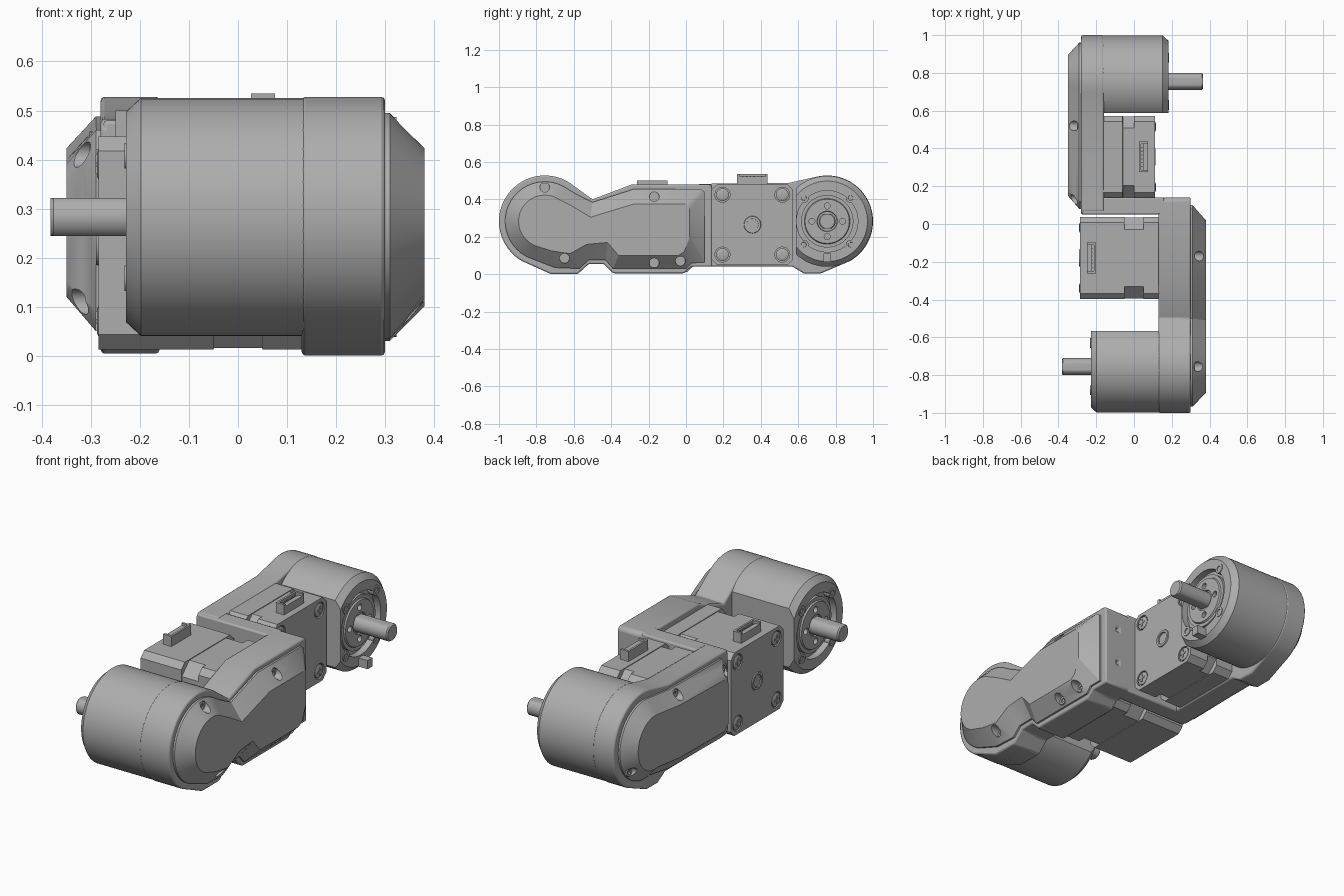
import bpy, bmesh
from math import cos, sin, pi, radians
from mathutils import Matrix, Vector

if "Cube" in bpy.data.objects:
    bpy.data.objects.remove(bpy.data.objects["Cube"])

grey = bpy.data.materials.new("plain grey")
grey.use_nodes = True
GREY = (0.42, 0.42, 0.42, 1)
grey.diffuse_color = GREY
grey.node_tree.nodes["Principled BSDF"].inputs["Base Color"].default_value = GREY

AXIS_Y, AXIS_Z = -0.755, 0.283   # output axis of a unit, in its own frame
parts = []
frame = Matrix.Identity(4)       # the rear unit turns this half a circle


def finish(name, bm):
    bmesh.ops.recalc_face_normals(bm, faces=bm.faces)
    bm.transform(frame)
    mesh = bpy.data.meshes.new(name)
    bm.to_mesh(mesh)
    bm.free()
    mesh.materials.append(grey)
    ob = bpy.data.objects.new(name, mesh)
    bpy.context.collection.objects.link(ob)
    parts.append(ob)
    return ob


def loft_mesh(rings):
    bm = bmesh.new()
    loops = [[bm.verts.new(p) for p in ring] for ring in rings]
    n = len(loops[0])
    for a, b in zip(loops, loops[1:]):
        for i in range(n):
            j = (i + 1) % n
            bm.faces.new((a[i], a[j], b[j], b[i]))
    bm.faces.new(loops[0])
    bm.faces.new(loops[-1])
    return bm


def loft(name, layers):
    """Skin outlines (y, z) placed at successive x."""
    return finish(name, loft_mesh([[Vector((x, y, z)) for y, z in o] for x, o in layers]))


def circle(y, z, r, n):
    return [(y + r * cos(2 * pi * i / n), z + r * sin(2 * pi * i / n)) for i in range(n)]


def lathe(name, profile, y, z, n=24):
    """Turn (x, radius) points about an axis parallel to x."""
    return loft(name, [(x, circle(y, z, r, n)) for x, r in profile])


def box(name, x, y, z):
    return loft(name, [(v, [(y[0], z[0]), (y[1], z[0]), (y[1], z[1]), (y[0], z[1])]) for v in x])


def bevel(ob, width):
    m = ob.modifiers.new("soft edges", "BEVEL")
    m.width, m.segments = width, 2
    m.limit_method, m.angle_limit = "ANGLE", radians(35)


def cut(ob, cutter):
    m = ob.modifiers.new("cut", "BOOLEAN")
    m.operation, m.solver, m.object = "DIFFERENCE", "EXACT", cutter
    bpy.context.view_layer.objects.active = ob
    bpy.ops.object.modifier_apply(modifier=m.name)
    parts.remove(cutter)
    bpy.data.objects.remove(cutter)


def outline(r, start, end, points):
    """Round nose about the output axis, followed by straight runs."""
    arc = []
    for i in range(33):
        a = radians(start + (end - start) * i / 32)
        arc.append((AXIS_Y + r * cos(a), AXIS_Z + r * sin(a)))
    return arc + points


def drum(side, tip, back, flat_y):
    profile = [(back, 0.232), (back - 0.01, 0.243), (tip + 0.03, 0.243), (tip, 0.215),
               (tip, 0.164), (tip + 0.035, 0.164)]
    bm = loft_mesh([[Vector((x, y, z)) for y, z in circle(AXIS_Y, AXIS_Z, r, 80)]
                    for x, r in profile])
    res = bmesh.ops.bisect_plane(bm, geom=bm.verts[:] + bm.edges[:] + bm.faces[:],
                                 plane_co=(0, flat_y, 0), plane_no=(0, 1, 0), clear_outer=True)
    rim = [e for e in res["geom_cut"] if isinstance(e, bmesh.types.BMEdge)]
    bmesh.ops.contextual_create(bm, geom=rim)
    finish(side + "_drum", bm)
    # output flange with four holes
    f = tip + 0.014
    flange = lathe(side + "_output_flange", [(tip + 0.04, 0.14), (f, 0.14), (f, 0.122),
                   (f - 0.008, 0.118), (f - 0.008, 0.055), (f, 0.052)], AXIS_Y, AXIS_Z, 48)
    for k in range(4):
        a = k * pi / 2
        cut(flange, lathe("cutter", [(f - 0.03, 0.016), (f + 0.012, 0.016)],
                          AXIS_Y + 0.082 * cos(a), AXIS_Z + 0.082 * sin(a), 16))
        a += pi / 4
        lathe(side + "_drum_screw", [(tip + 0.03, 0.026), (tip - 0.004, 0.026), (tip - 0.004, 0.014),
              (tip + 0.004, 0.012)], AXIS_Y + 0.177 * cos(a), AXIS_Z + 0.177 * sin(a), 16)


def shaft(side, end, root):
    def section(r):
        return [(y, max(AXIS_Z - 0.039, min(AXIS_Z + 0.039, z)))
                for y, z in circle(AXIS_Y, AXIS_Z, r, 40)]
    loft(side + "_shaft", [(root, section(0.045)), (end + 0.006, section(0.045)), (end, section(0.039))])


def motor(side, end, mid, root, y, z):
    def section(h, c):
        k = h - c
        return [(y + a, z + b) for a, b in ((-k, -h), (k, -h), (h, -k), (h, k),
                                            (k, h), (-k, h), (-h, k), (-h, -k))]
    cap, core = section(0.217, 0.03), section(0.214, 0.062)
    body = loft(side + "_motor", [(end, cap), (mid[0], cap), (mid[0] + 0.001, core),
                                  (mid[1] - 0.001, core), (mid[1], cap), (root, cap)])
    cut(body, lathe("cutter", [(end - 0.02, 0.03), (end + 0.03, 0.03)], y, z))
    lathe(side + "_motor_collar", [(end + 0.002, 0.047), (end - 0.005, 0.044), (end - 0.005, 0.032),
          (end + 0.028, 0.03)], y, z, 32)
    for a in (-0.16, 0.16):
        for b in (-0.16, 0.16):
            cut(body, lathe("cutter", [(end - 0.02, 0.04), (end + 0.012, 0.04)], y + a, z + b))
            lathe(side + "_motor_screw", [(end + 0.014, 0.034), (end + 0.002, 0.034),
                  (end - 0.003, 0.024)], y + a, z + b)
            for w, h in ((0.02, 0.005), (0.005, 0.02)):
                box(side + "_screw_cross", (end, end - 0.006), (y + a - w, y + a + w),
                    (z + b - h, z + b + h))
    # cable socket: floor, two long walls, two ends and a row of pins
    s, low, top = side + "_socket_", z + 0.2, z + 0.27
    box(s + "floor", (end + 0.035, end + 0.083), (y - 0.08, y + 0.08), (low, z + 0.23))
    box(s + "thick_wall", (end + 0.035, end + 0.06), (y - 0.08, y + 0.08), (low, top - 0.012))
    box(s + "thin_wall", (end + 0.073, end + 0.083), (y - 0.08, y + 0.08), (low, top))
    for e in (-0.075, 0.075):
        box(s + "end", (end + 0.035, end + 0.083), (y + e - 0.006, y + e + 0.006), (low, top))
    for k in range(6):
        p = y - 0.05 + 0.02 * k
        box(s + "pin", (end + 0.064, end + 0.069), (p - 0.003, p + 0.003), (low, top - 0.01))


def cover(side, layers, screws):
    ob = loft(side + "_cover", layers)
    seat = layers[0][0] + 0.022
    for y, z in screws:
        cut(ob, lathe("cutter", [(seat, 0.026), (seat + 0.15, 0.026)], y, z, 20))
        lathe(side + "_cover_screw", [(seat - 0.01, 0.022), (seat + 0.006, 0.022),
              (seat + 0.006, 0.011), (seat - 0.004, 0.011)], y, z, 20)


# front unit: case, drum, shaft, motor and waisted cover
case_shape = outline(0.245, 50, 240, [
    (-0.72, 0), (-0.58, 0), (-0.52, 0.055), (-0.44, 0.055), (-0.39, 0.005), (-0.01, 0.005),
    (0.03, 0.04), (0.14, 0.04), (0.14, 0.465), (0.125, 0.48), (-0.29, 0.48), (-0.5, 0.40)])
case = loft("front_case", [(0.13, case_shape), (0.3, case_shape)])
for z in (0.18, 0.37):
    cut(case, box("cutter", (0.21, 0.23), (0.11, 0.16), (z - 0.01, z + 0.01)))
bevel(case, 0.008)
drum("front", -0.228, 0.298, -0.567)
shaft("front", -0.382, -0.18)
motor("front", -0.285, (-0.05, 0.05), 0.14, -0.18, 0.23)
base = outline(0.212, 55, 250, [
    (-0.7, 0.035), (-0.57, 0.03), (-0.52, 0.075), (-0.43, 0.075), (-0.39, 0.03), (0, 0.03),
    (0.03, 0.06), (0.1, 0.06), (0.1, 0.44), (0.08, 0.455), (-0.28, 0.455), (-0.5, 0.385),
    (-0.59, 0.43)])
top = outline(0.14, 55, 250, [
    (-0.72, 0.125), (-0.62, 0.11), (-0.53, 0.16), (-0.42, 0.17), (-0.36, 0.1), (-0.04, 0.1),
    (-0.01, 0.12), (0.02, 0.2), (0.02, 0.35), (0, 0.375), (-0.28, 0.375), (-0.51, 0.305),
    (-0.62, 0.37)])
cover("front", [(0.295, base), (0.31, base), (0.38, top)],
      [(-0.755, 0.465), (-0.17, 0.415), (-0.65, 0.085), (-0.17, 0.06), (-0.03, 0.07)])

# web joining the two cases
bevel(box("joining_wall", (-0.275, 0.16), (0.05, 0.14), (0.04, 0.48)), 0.008)

# rear unit: same kit turned round, with a straight-backed case and cover
frame = Matrix.Rotation(pi, 4, "Z")
case_shape = outline(0.245, 75, 240, [
    (-0.72, 0.004), (-0.63, 0.004), (-0.57, 0.04), (-0.07, 0.04), (-0.05, 0.06), (-0.05, 0.465),
    (-0.07, 0.483), (-0.55, 0.488)])
bevel(loft("rear_case", [(0.16, case_shape), (0.28, case_shape)]), 0.008)
drum("rear", -0.182, 0.278, -0.587)
shaft("rear", -0.365, -0.13)
motor("rear", -0.11, (0, 0.06), 0.17, -0.355, 0.265)
box("rear_drum_tab", (-0.235, -0.13), (-0.775, -0.735), (0.065, 0.11))
base = outline(0.205, 80, 280, [(-0.55, 0.055), (-0.12, 0.05), (-0.08, 0.09), (-0.08, 0.42),
                                (-0.12, 0.46), (-0.55, 0.465)])
top = outline(0.14, 80, 280, [(-0.55, 0.125), (-0.18, 0.12), (-0.15, 0.15), (-0.15, 0.36),
                              (-0.18, 0.39), (-0.55, 0.4)])
cover("rear", [(0.275, base), (0.29, base), (0.35, top)],
      [(-0.9, 0.17), (-0.52, 0.435), (-0.13, 0.41), (-0.13, 0.11)])

# smooth the round surfaces, keep the edges crisp
bpy.ops.object.select_all(action="DESELECT")
for ob in parts:
    ob.select_set(True)
bpy.context.view_layer.objects.active = parts[0]
bpy.ops.object.shade_smooth_by_angle(angle=radians(30))
